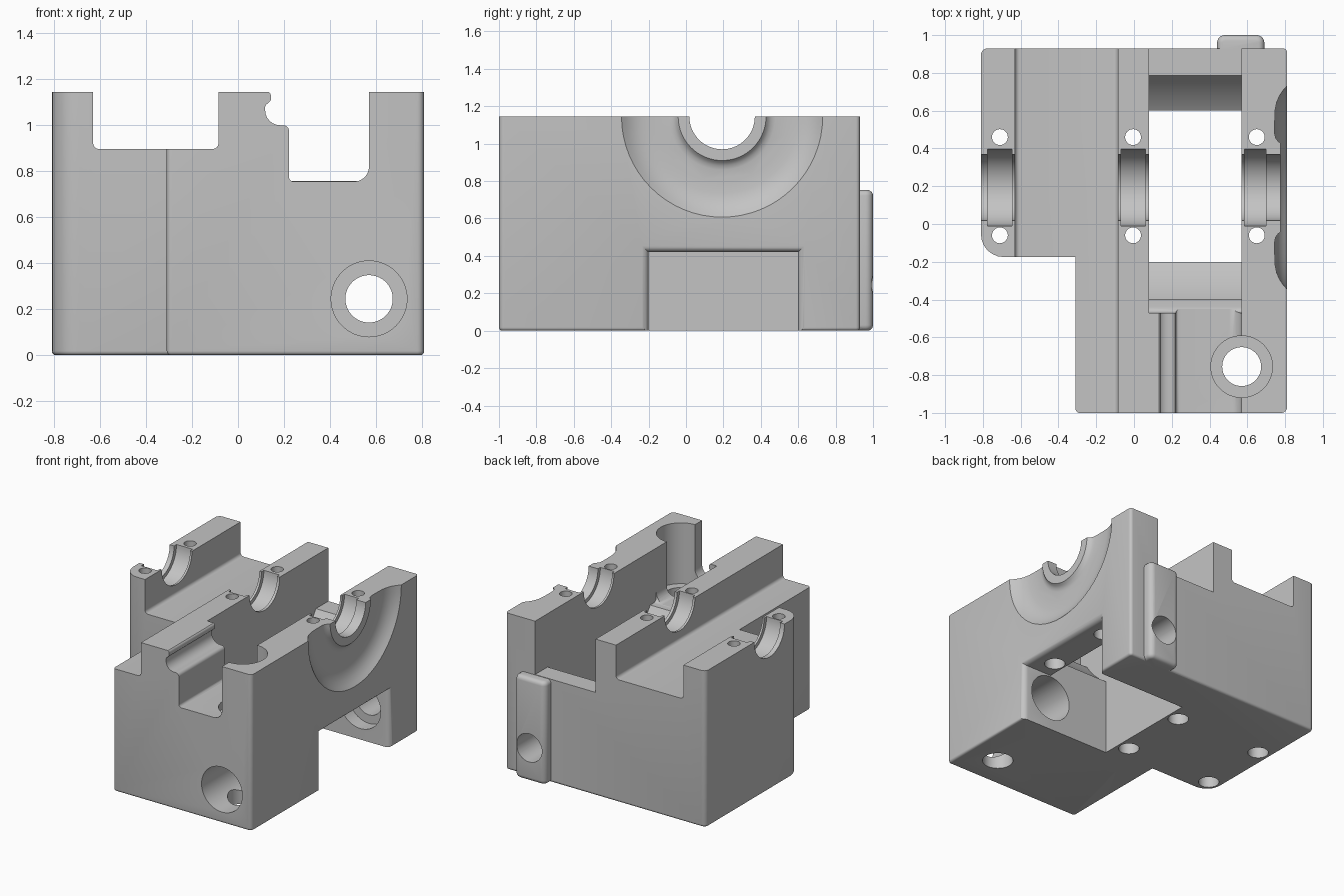
import bpy, bmesh
from math import cos, sin, pi, radians, sqrt
from mathutils import Vector

if "Cube" in bpy.data.objects:
    bpy.data.objects.remove(bpy.data.objects["Cube"], do_unlink=True)

grey = bpy.data.materials.new("machined_grey")
grey.use_nodes = True
grey.diffuse_color = (0.55, 0.55, 0.55, 1)
grey.node_tree.nodes["Principled BSDF"].inputs["Base Color"].default_value = (0.55, 0.55, 0.55, 1)

TOP, AXIS_Y = 1.145, 0.193          # bearing axis
PLACE = {"x": lambda u, v, w: (w, u, v),
         "y": lambda u, v, w: (u, w, v),
         "z": lambda u, v, w: (u, v, w)}


def rounded(points, steps=6):
    """Outline with each (u, v, radius) corner replaced by an arc."""
    out = []
    for i, p in enumerate(points):
        c = Vector(p[:2])
        if len(p) < 3:
            out.append(c)
            continue
        a = (Vector(points[i - 1][:2]) - c).normalized()
        b = (Vector(points[(i + 1) % len(points)][:2]) - c).normalized()
        half = a.angle(b) / 2
        mid = c + (a + b).normalized() * (p[2] / sin(half))
        start, end = [c + d * (p[2] * cos(half) / sin(half)) - mid for d in (a, b)]
        sweep = start.angle_signed(end)
        for k in range(steps + 1):
            t = -sweep * k / steps
            out.append(mid + Vector((start.x * cos(t) - start.y * sin(t),
                                     start.x * sin(t) + start.y * cos(t))))
    return out


def circle(u, v, r, n=64):
    return [(u + r * cos(2 * pi * k / n), v + r * sin(2 * pi * k / n)) for k in range(n)]


def loft(name, sections):
    """Closed solid through rings that share a point count."""
    bm = bmesh.new()
    rings = [[bm.verts.new(p) for p in s] for s in sections]
    n = len(rings[0])
    for lo, hi in zip(rings, rings[1:]):
        for i in range(n):
            j = (i + 1) % n
            bm.faces.new((lo[i], lo[j], hi[j], hi[i]))
    bm.faces.new(rings[0][::-1])
    bm.faces.new(rings[-1])
    bmesh.ops.recalc_face_normals(bm, faces=bm.faces)
    mesh = bpy.data.meshes.new(name)
    bm.to_mesh(mesh)
    bm.free()
    obj = bpy.data.objects.new(name, mesh)
    bpy.context.collection.objects.link(obj)
    mesh.materials.append(grey)
    return obj


def prism(name, outline, axis, a, b):
    return loft(name, [[PLACE[axis](u, v, w) for u, v in outline] for w in (a, b)])


def soften(obj, width, rule):
    bm = bmesh.new()
    bm.from_mesh(obj.data)
    edges = [e for e in bm.edges if rule(*[v.co for v in e.verts])]
    bmesh.ops.bevel(bm, geom=edges, offset=width, segments=4, profile=0.5, affect='EDGES')
    bm.to_mesh(obj.data)
    bm.free()


def combine(target, other, operation='DIFFERENCE'):
    mod = target.modifiers.new(other.name, 'BOOLEAN')
    mod.operation, mod.object, mod.solver = operation, other, 'EXACT'
    bpy.context.view_layer.objects.active = target
    bpy.ops.object.modifier_apply(modifier=mod.name)
    bpy.data.objects.remove(other, do_unlink=True)


# L-shaped block with rounded corners and a softened bottom edge
block = prism("engine_block", rounded([
    (-0.31, -1, 0.022), (0.81, -1, 0.03), (0.81, 0.93, 0.022), (-0.81, 0.93, 0.035),
    (-0.81, -0.175, 0.12), (-0.31, -0.175)]), "z", 0, TOP)
soften(block, 0.018, lambda a, b: a.z < 0.001 and b.z < 0.001)

# Boss on the back
boss = prism("back_boss", rounded([(0.44, 0.85), (0.69, 0.85), (0.69, 1, 0.04), (0.44, 1, 0.04)]),
             "z", 0, 0.752)
soften(boss, 0.03, lambda a, b: abs(a.z - b.z) < 0.001 and max(a.y, b.y) > 0.9)
combine(block, boss, 'UNION')


def cut(outline, axis, a, b):
    combine(block, prism("cutter", outline, axis, a, b))


# Long channel beside the left wall
cut(rounded([(-0.63, 1.3), (-0.63, 0.897, 0.025), (-0.085, 0.897, 0.025), (-0.085, 1.3)]),
    "y", -1.1, 1.1)

# Crank cavity: front step, round clearance, shaft to the bottom, open slot to the back
R, FLOOR = 0.71, 0.755
reach = sqrt(R * R - (TOP - FLOOR) ** 2)


def sweep(y0, y1, n=14):
    ys = [y0 + (y1 - y0) * k / n for k in range(n + 1)]
    return [(y, TOP - sqrt(R * R - (y - AXIS_Y) ** 2)) for y in ys]


cut(rounded([(-0.47, 1.3), (-0.47, FLOOR, 0.03)] + sweep(AXIS_Y - reach, -0.2)
            + [(-0.2, -0.1), (0.6, -0.1)] + sweep(0.6, AXIS_Y + reach)
            + [(1.1, FLOOR), (1.1, 1.3)]), "x", 0.08, 0.57)

# Front slot with the hooked ledge
cut(rounded([(0.57, 1.3), (0.57, FLOOR, 0.065), (0.222, FLOOR, 0.02), (0.222, 1.0, 0.025),
             (0.118, 1.0, 0.065), (0.118, 1.085, 0.02), (0.143, 1.108, 0.015),
             (0.143, 1.148, 0.02), (0.1, 1.148), (0.1, 1.3)]), "y", -1.1, -0.45)

# Side window under the right wall, with a flared mouth
cut([(-0.2, -0.1), (0.6, -0.1), (0.6, 0.42), (-0.2, 0.42)], "x", 0.5, 0.9)
mouth = []
for x, g in ((0.77, 0), (0.785, 0.003), (0.798, 0.012), (0.807, 0.024), (0.812, 0.04)):
    mouth.append([(x, -0.2 - g, -0.1), (x, 0.6 + g, -0.1), (x, 0.6 + g, 0.42 + g),
                  (x, -0.2 - g, 0.42 + g)])
combine(block, loft("cutter", mouth))

# Dished ring around the right bearing
dish = [(0.83, 0.543), (0.81, 0.538), (0.79, 0.515), (0.77, 0.485), (0.755, 0.45), (0.747, 0.41),
        (0.745, 0.29), (0.75, 0.262), (0.762, 0.246), (0.775, 0.24)]
bowl = loft("cutter", [[(x, *p) for p in circle(AXIS_Y, TOP, r)]
                       for x, r in ((0.83, 0.543), (0.81, 0.538), (0.79, 0.515), (0.77, 0.485),
                                    (0.755, 0.45), (0.747, 0.41), (0.745, 0.35))])
hub = loft("hub", [[(x, *p) for p in circle(AXIS_Y, TOP, r)]
                   for x, r in ((0.73, 0.3), (0.745, 0.285), (0.75, 0.262), (0.762, 0.246),
                                (0.775, 0.235))])
combine(bowl, hub)
combine(block, bowl)

# Bearing saddles: one through bore and a wider seat in each wall
cut(circle(AXIS_Y, TOP, 0.175), "x", -0.9, 0.9)
for a, b in ((-0.775, -0.645), (-0.068, 0.06), (0.585, 0.7)):
    cut(circle(AXIS_Y, TOP, 0.203), "x", a, b)

# Cap bolt holes with wider mouths underneath
for x, mouth_top in ((-0.71, 0.15), (-0.005, 0.15), (0.65, 0.5)):
    for y in (-0.06, 0.46):
        cut(circle(x, y, 0.042, 32), "z", -0.1, 1.3)
        cut(circle(x, y, 0.07, 32), "z", -0.1, mouth_top)

# Lengthwise shaft bore and vertical bore, both stepped
cut(circle(0.57, 0.245, 0.165), "y", -1.1, 0.7)
cut(circle(0.57, 0.245, 0.103), "y", 0.65, 1.1)
cut(circle(0.57, -0.755, 0.163), "z", 0.7, 1.3)
cut(circle(0.57, -0.755, 0.103), "z", -0.1, 0.75)

bpy.ops.object.select_all(action='DESELECT')
block.select_set(True)
bpy.context.view_layer.objects.active = block
bpy.ops.object.shade_smooth_by_angle(angle=radians(32))
